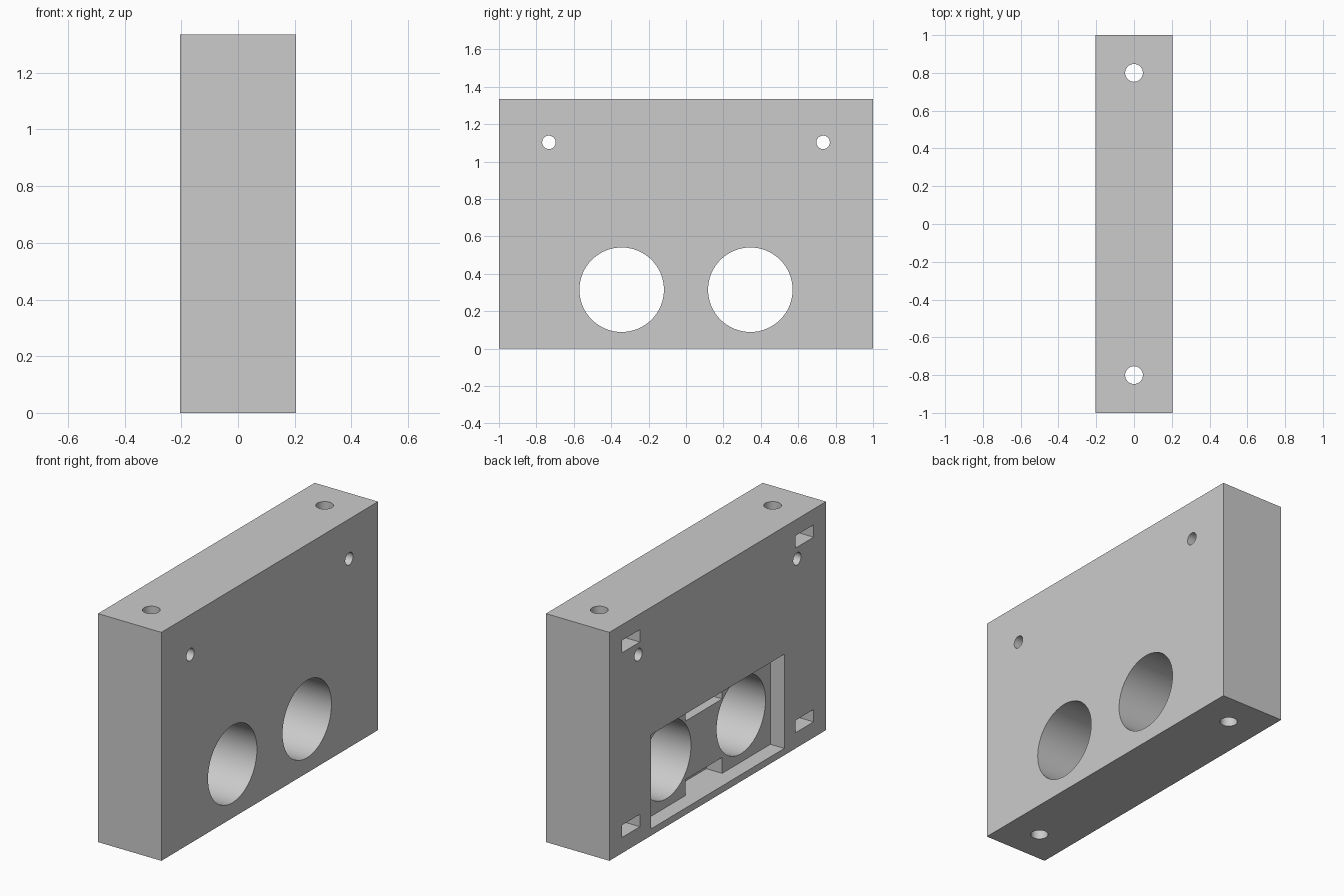
import bpy
import math

cube = bpy.data.objects.get("Cube")
if cube:
    bpy.data.objects.remove(cube, do_unlink=True)

HALF_X, HALF_Y, HEIGHT = 0.205, 1.0, 1.335
OUT = 0.1  # how far cutters reach past the surface


def box(name, lo, hi):
    bpy.ops.mesh.primitive_cube_add(size=1)
    ob = bpy.context.object
    ob.name = name
    for v in ob.data.vertices:
        v.co = [(a + b) / 2 + c * (b - a) for a, b, c in zip(lo, hi, v.co)]
    return ob


def rod(name, radius, length, centre, along_x=False):
    turn = (0, math.pi / 2, 0) if along_x else (0, 0, 0)
    bpy.ops.mesh.primitive_cylinder_add(vertices=64, radius=radius, depth=length,
                                        location=centre, rotation=turn)
    bpy.context.object.name = name
    return bpy.context.object


# Solid block
body = box("mounting_block", (-HALF_X, -HALF_Y, 0), (HALF_X, HALF_Y, HEIGHT))
cutters = []

# Shallow rectangular board recess on the -x face
POCKET_Z = (0.04, 0.59)
cutters.append(box("board_recess", (-HALF_X - OUT, -0.615, POCKET_Z[0]),
                   (-0.115, 0.615, POCKET_Z[1])))

# Deeper clearance notches at the middle of the recess, bottom and top
for name, z0, z1 in (("lower_notch", POCKET_Z[0], 0.133),
                     ("upper_notch", 0.475, POCKET_Z[1])):
    cutters.append(box(name, (-0.16, -0.17, z0), (-0.012, 0.17, z1)))

for side in (-1, 1):
    # Large round openings and small screw holes, right through in x
    cutters.append(rod("round_opening", 0.226, 1, (0, side * 0.344, 0.315), True))
    cutters.append(rod("screw_hole", 0.036, 1, (0, side * 0.733, 1.103), True))
    # Long vertical bolt holes
    cutters.append(rod("bolt_hole", 0.047, 2, (0, side * 0.8, HEIGHT / 2)))
    # Nut slots that meet the bolt holes
    for z in (0.128, HEIGHT - 0.128):
        y = side * 0.802
        cutters.append(box("nut_slot", (-HALF_X - OUT, y - 0.083, z - 0.036),
                           (0.083, y + 0.083, z + 0.036)))

# Cut everything out of the block
for cutter in cutters:
    cutter.hide_render = True
    mod = body.modifiers.new(cutter.name, "BOOLEAN")
    mod.operation = "DIFFERENCE"
    mod.solver = "EXACT"
    mod.object = cutter

bpy.context.view_layer.update()
graph = bpy.context.evaluated_depsgraph_get()
mesh = bpy.data.meshes.new_from_object(body.evaluated_get(graph))
body.modifiers.clear()
body.data = mesh
for cutter in cutters:
    bpy.data.objects.remove(cutter, do_unlink=True)

# Single grey material
grey = bpy.data.materials.new("light_grey")
grey.use_nodes = True
colour = (0.6, 0.6, 0.6, 1)
grey.diffuse_color = colour
grey.node_tree.nodes["Principled BSDF"].inputs["Base Color"].default_value = colour
body.data.materials.clear()
body.data.materials.append(grey)

# Smooth bores, crisp edges
bpy.ops.object.select_all(action="DESELECT")
body.select_set(True)
bpy.context.view_layer.objects.active = body
bpy.ops.object.shade_smooth_by_angle(angle=math.radians(30))
